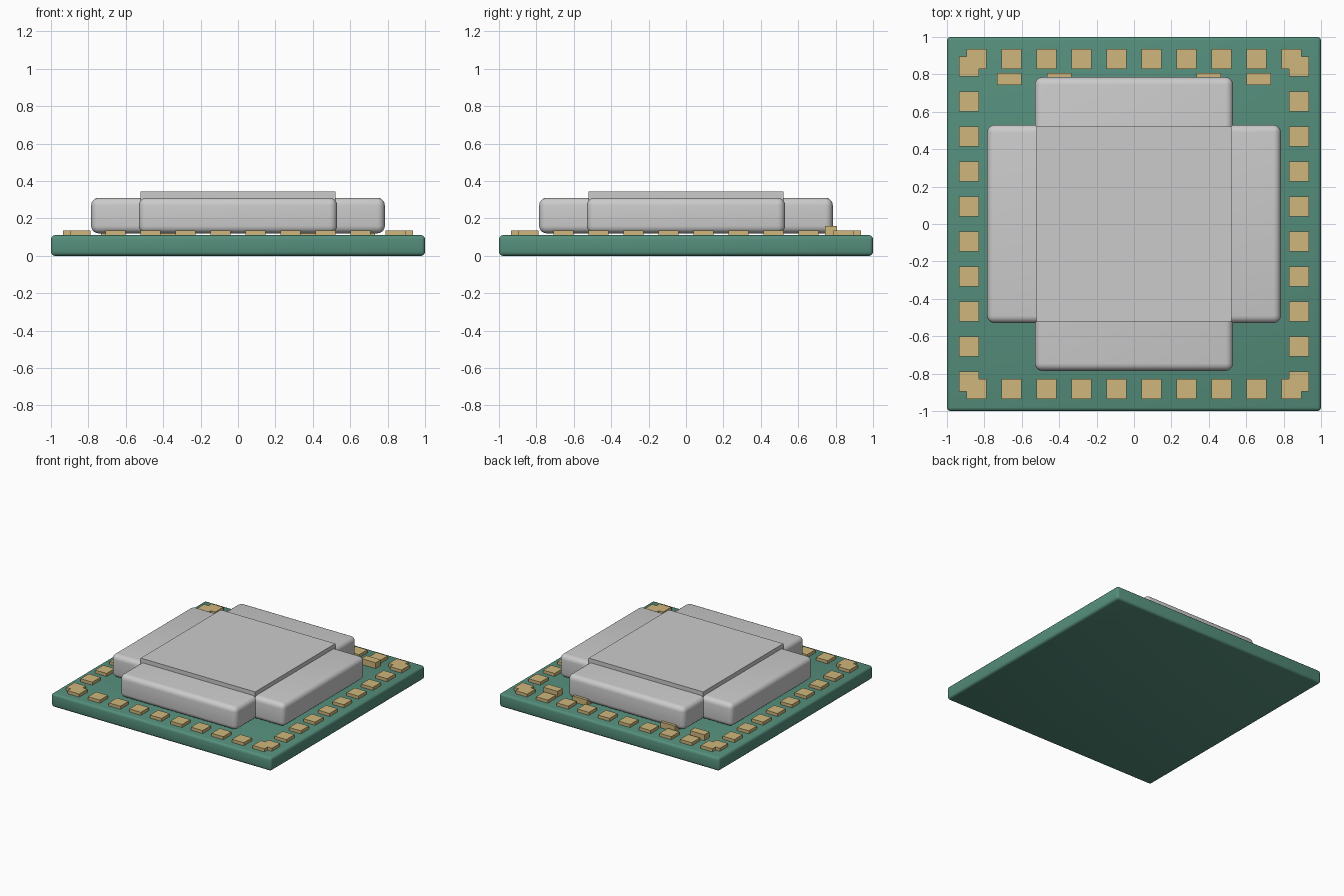
import bpy

if "Cube" in bpy.data.objects:
    bpy.data.objects.remove(bpy.data.objects["Cube"])


def material(name, color):
    m = bpy.data.materials.new(name)
    m.diffuse_color = color
    m.use_nodes = True
    m.node_tree.nodes["Principled BSDF"].inputs["Base Color"].default_value = m.diffuse_color
    return m


green = material("board_green", (0.09, 0.27, 0.20, 1))
gold = material("pad_gold", (0.62, 0.47, 0.20, 1))


def box(name, x, y, z0, z1, sx, sy, mat=None, bevel=0, segments=4):
    bpy.ops.mesh.primitive_cube_add(size=1, location=(x, y, (z0 + z1) / 2))
    o = bpy.context.object
    o.name = name
    o.scale = (sx, sy, z1 - z0)
    bpy.ops.object.transform_apply(location=False, rotation=False, scale=True)
    if mat:
        o.data.materials.append(mat)
    if bevel:
        b = o.modifiers.new("rounded_edges", "BEVEL")
        b.width = bevel
        b.segments = segments
        bpy.ops.object.modifier_apply(modifier=b.name)
        bpy.ops.object.shade_smooth_by_angle()
    return o


# Circuit board
box("board", 0, 0, 0, 0.11, 2, 2, green, 0.02, 3)

# Shield: two crossed rounded slabs with a flat cap plate
box("shield_wide", 0, 0, 0.12, 0.31, 1.57, 1.06, None, 0.04, 5)
box("shield_deep", 0, 0, 0.12, 0.31, 1.06, 1.57, None, 0.04, 5)
box("shield_cap", 0, 0, 0.28, 0.344, 1.04, 1.04)

# Edge pads: ten per side, overlapping at the corners
for i in range(10):
    t = (i - 4.5) * 0.187
    for s in (-1, 1):
        box("edge_pad_row", t, s * 0.882, 0.10, 0.135, 0.106, 0.106, gold)
        box("edge_pad_column", s * 0.882, t, 0.10, 0.135, 0.106, 0.106, gold)

# Small components along the back edge
for x in (0.40, 0.667):
    for s in (-1, 1):
        box("small_component", s * x, 0.775, 0.11, 0.158, 0.13, 0.065, gold)
